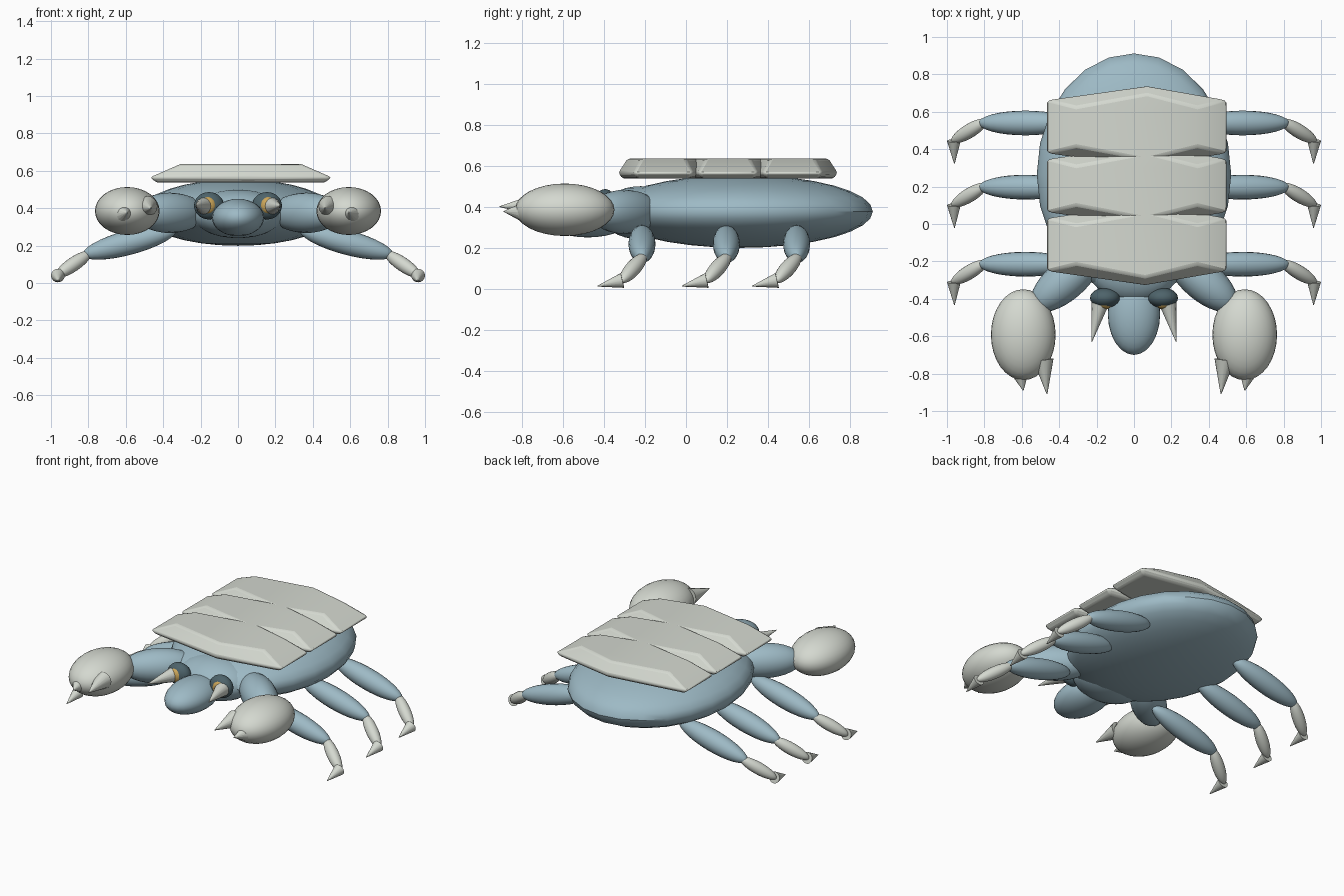
import bpy, bmesh, math
from mathutils import Vector, Matrix

if "Cube" in bpy.data.objects:
    bpy.data.objects.remove(bpy.data.objects["Cube"])


def material(name, rgb):
    m = bpy.data.materials.new(name)
    m.diffuse_color = (*rgb, 1)
    m.use_nodes = True
    m.node_tree.nodes["Principled BSDF"].inputs["Base Color"].default_value = m.diffuse_color
    return m


BLUE = material("dusty blue", (0.34, 0.49, 0.56))
BONE = material("pale bone", (0.66, 0.69, 0.63))
DARK = material("dark teal", (0.075, 0.125, 0.145))
AMBER = material("amber", (0.60, 0.38, 0.10))


def finish(name, bm, mat, angle=35):
    bmesh.ops.recalc_face_normals(bm, faces=bm.faces)
    me = bpy.data.meshes.new(name)
    bm.to_mesh(me)
    bm.free()
    me.materials.append(mat)
    ob = bpy.data.objects.new(name, me)
    bpy.context.collection.objects.link(ob)
    bpy.ops.object.select_all(action='DESELECT')
    ob.select_set(True)
    bpy.context.view_layer.objects.active = ob
    bpy.ops.object.shade_smooth_by_angle(angle=math.radians(angle))
    return ob


def ellipsoid(name, centre, radii, mat, segments=24):
    bm = bmesh.new()
    bmesh.ops.create_uvsphere(bm, u_segments=segments, v_segments=16, radius=1)
    bmesh.ops.transform(bm, verts=bm.verts, matrix=Matrix.Translation(centre)
                        @ Matrix.Diagonal((*radii, 1)))
    return finish(name, bm, mat)


def between(a, b):
    """Frame at the midpoint of a and b with z running from a to b."""
    a, b = Vector(a), Vector(b)
    rot = (b - a).to_track_quat('Z', 'Y').to_matrix().to_4x4()
    return Matrix.Translation((a + b) / 2) @ rot, (b - a).length


def limb(name, a, b, radius, mat):
    frame, length = between(a, b)
    bm = bmesh.new()
    bmesh.ops.create_uvsphere(bm, u_segments=20, v_segments=16, radius=1)
    bmesh.ops.transform(bm, verts=bm.verts, matrix=frame
                        @ Matrix.Diagonal((radius, radius, length / 2, 1)))
    return finish(name, bm, mat)


def spike(name, a, b, radius, mat):
    frame, length = between(a, b)
    bm = bmesh.new()
    bmesh.ops.create_cone(bm, cap_ends=True, segments=16, radius1=radius,
                          radius2=0.002, depth=length)
    bmesh.ops.transform(bm, verts=bm.verts, matrix=frame)
    return finish(name, bm, mat)


def shell_plate(name, y):
    """Six-sided plate with chamfered rim, peaked toward front and back."""
    # each layer: height, half width, side corner y, peak y
    layers = [(0.537, 0.45, 0.125, 0.20), (0.565, 0.485, 0.145, 0.22),
              (0.635, 0.325, 0.105, 0.175)]
    bm = bmesh.new()
    rings = []
    for z, w, c, p in layers:
        pts = [(-w, -c), (0.045, -p), (w, -c), (w, c), (0.055, p), (-w, c)]
        rings.append([bm.verts.new((px + 0.015, y + py, z)) for px, py in pts])
    bm.faces.new(rings[0])
    bm.faces.new(rings[-1])
    for lo, hi in zip(rings, rings[1:]):
        for i in range(6):
            j = (i + 1) % 6
            bm.faces.new((lo[i], lo[j], hi[j], hi[i]))
    ob = finish(name, bm, BONE, 30)
    bev = ob.modifiers.new("soft rim", 'BEVEL')
    bev.width, bev.segments = 0.012, 2
    return ob


# Body, head and snout
ellipsoid("body", (0, 0.265, 0.377), (0.52, 0.647, 0.178), BLUE)
ellipsoid("head", (0, -0.22, 0.37), (0.25, 0.20, 0.13), BLUE)
ellipsoid("snout", (0, -0.48, 0.35), (0.14, 0.22, 0.10), BLUE)

# Back armour
for part, y in (("front", -0.11), ("middle", 0.205), ("rear", 0.52)):
    shell_plate(part + "_shell_plate", y)

for s, side in ((-1, "left"), (1, "right")):
    # Eyes with amber fronts and fangs
    ellipsoid(side + "_eye", (s * 0.155, -0.395, 0.413), (0.08, 0.053, 0.073), DARK)
    ellipsoid(side + "_eye_centre", (s * 0.16, -0.425, 0.415), (0.045, 0.032, 0.047), AMBER)
    spike(side + "_fang", (s * 0.182, -0.43, 0.412), (s * 0.226, -0.63, 0.415), 0.045, BONE)

    # Arms and claws
    limb(side + "_arm", (s * 0.19, -0.15, 0.375), (s * 0.54, -0.45, 0.375), 0.108, BLUE)
    ellipsoid(side + "_claw", (s * 0.592, -0.592, 0.385), (0.173, 0.243, 0.128), BONE, 32)
    spike(side + "_claw_upper_finger", (s * 0.485, -0.725, 0.41),
          (s * 0.465, -0.91, 0.40), 0.055, BONE)
    spike(side + "_claw_lower_finger", (s * 0.62, -0.74, 0.37),
          (s * 0.592, -0.89, 0.377), 0.075, BONE)

    # Three walking legs
    for part, y in (("front", -0.215), ("middle", 0.197), ("rear", 0.54)):
        leg = f"{side}_{part}_leg"
        limb(leg + "_upper", (s * 0.33, y, 0.285), (s * 0.83, y, 0.15), 0.066, BLUE)
        limb(leg + "_lower", (s * 0.785, y + 0.015, 0.165),
             (s * 0.975, y - 0.1, 0.035), 0.038, BONE)
        spike(leg + "_foot", (s * 0.963, y - 0.095, 0.04),
              (s * 0.96, y - 0.217, 0.012), 0.037, BONE)
